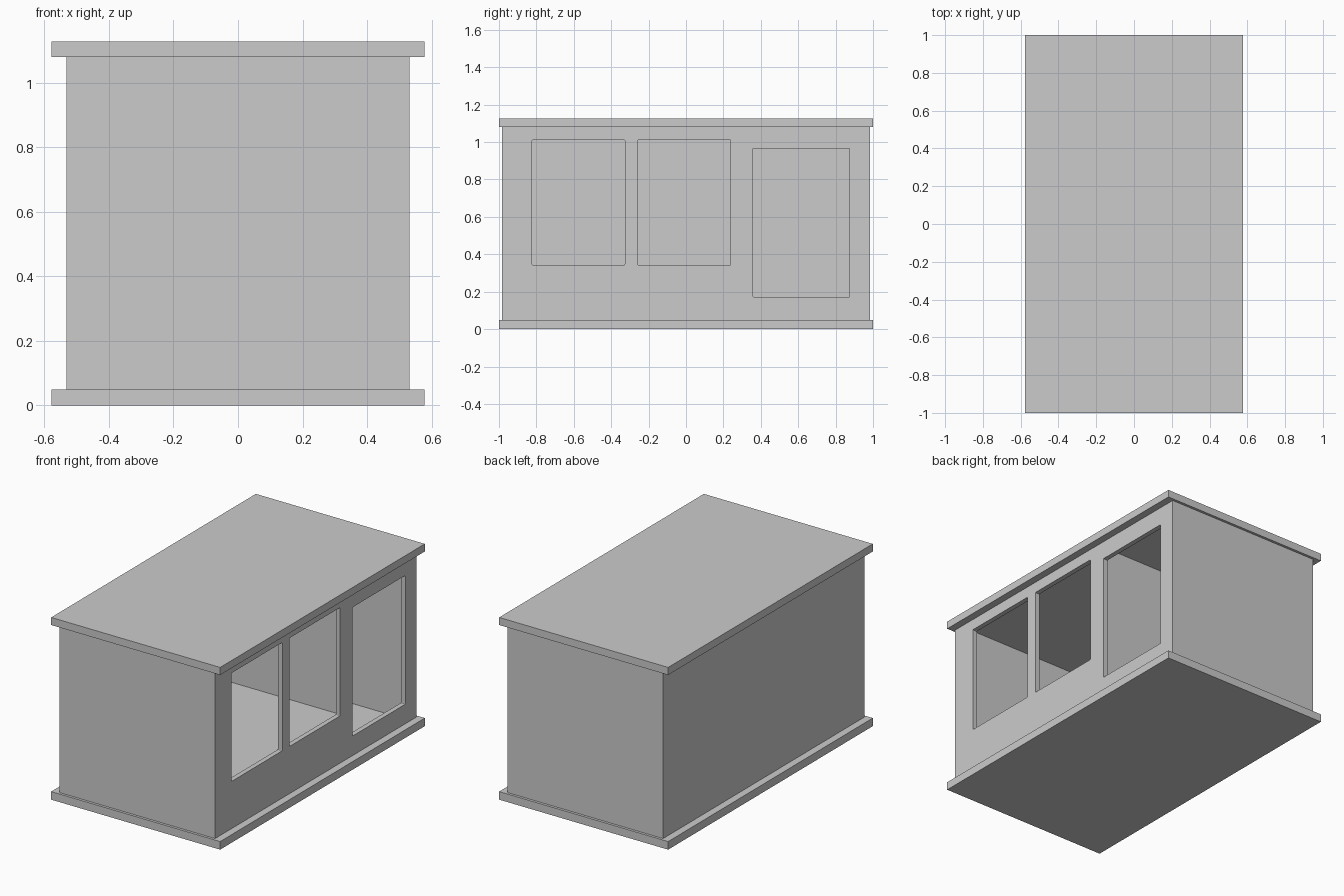
import bpy, bmesh

if "Cube" in bpy.data.objects:
    bpy.data.objects.remove(bpy.data.objects["Cube"])


def box(name, x, y, z, corner=0.0):
    """Box from (min, max) ranges; corner rounds the edges that run along x."""
    bm = bmesh.new()
    bmesh.ops.create_cube(bm, size=1)
    for v in bm.verts:
        v.co = [(a + b) / 2 + c * (b - a) for c, (a, b) in zip(v.co, (x, y, z))]
    if corner:
        edges = [e for e in bm.edges if abs(e.verts[0].co.x - e.verts[1].co.x) > 1e-4]
        bmesh.ops.bevel(bm, geom=edges, offset=corner, segments=2, profile=0.5,
                        affect='EDGES')
    mesh = bpy.data.meshes.new(name)
    bm.to_mesh(mesh)
    bm.free()
    obj = bpy.data.objects.new(name, mesh)
    bpy.context.collection.objects.link(obj)
    return obj


def cut(target, cutter):
    cutter.hide_render = True
    cutter.hide_viewport = True
    mod = target.modifiers.new(cutter.name, 'BOOLEAN')
    mod.operation = 'DIFFERENCE'
    mod.solver = 'EXACT'
    mod.object = cutter


HALF_X, HALF_Y = 0.532, 0.984
BASE_TOP, ROOF_BOTTOM, ROOF_TOP = 0.05, 1.08, 1.127

# Floor and roof slabs
box("floor_slab", (-0.578, 0.578), (-1, 1), (0, BASE_TOP))
box("roof_slab", (-0.578, 0.578), (-1, 1), (ROOF_BOTTOM, ROOF_TOP))

# Main body
body = box("cabin_walls", (-HALF_X, HALF_X), (-HALF_Y, HALF_Y), (BASE_TOP, ROOF_BOTTOM))

# Two rooms split by a partition; the front room has a raised floor
INNER_X = 0.502
rooms = {
    "front_room": ((-0.925, 0.275), 0.33),
    "back_room": ((0.31, 0.925), BASE_TOP - 0.02),
}
for name, (y, floor) in rooms.items():
    cut(body, box(name + "_cutter", (-INNER_X, INNER_X), y, (floor, ROOF_BOTTOM + 0.02)))

# Openings in the right wall
openings = {
    "front_window": ((-0.823, -0.327), (0.342, 1.012)),
    "middle_window": ((-0.257, 0.239), (0.342, 1.012)),
    "doorway": ((0.358, 0.875), (0.171, 0.967)),
}
for name, (y, z) in openings.items():
    cut(body, box(name + "_cutter", (0.45, 0.6), y, z, corner=0.006))
